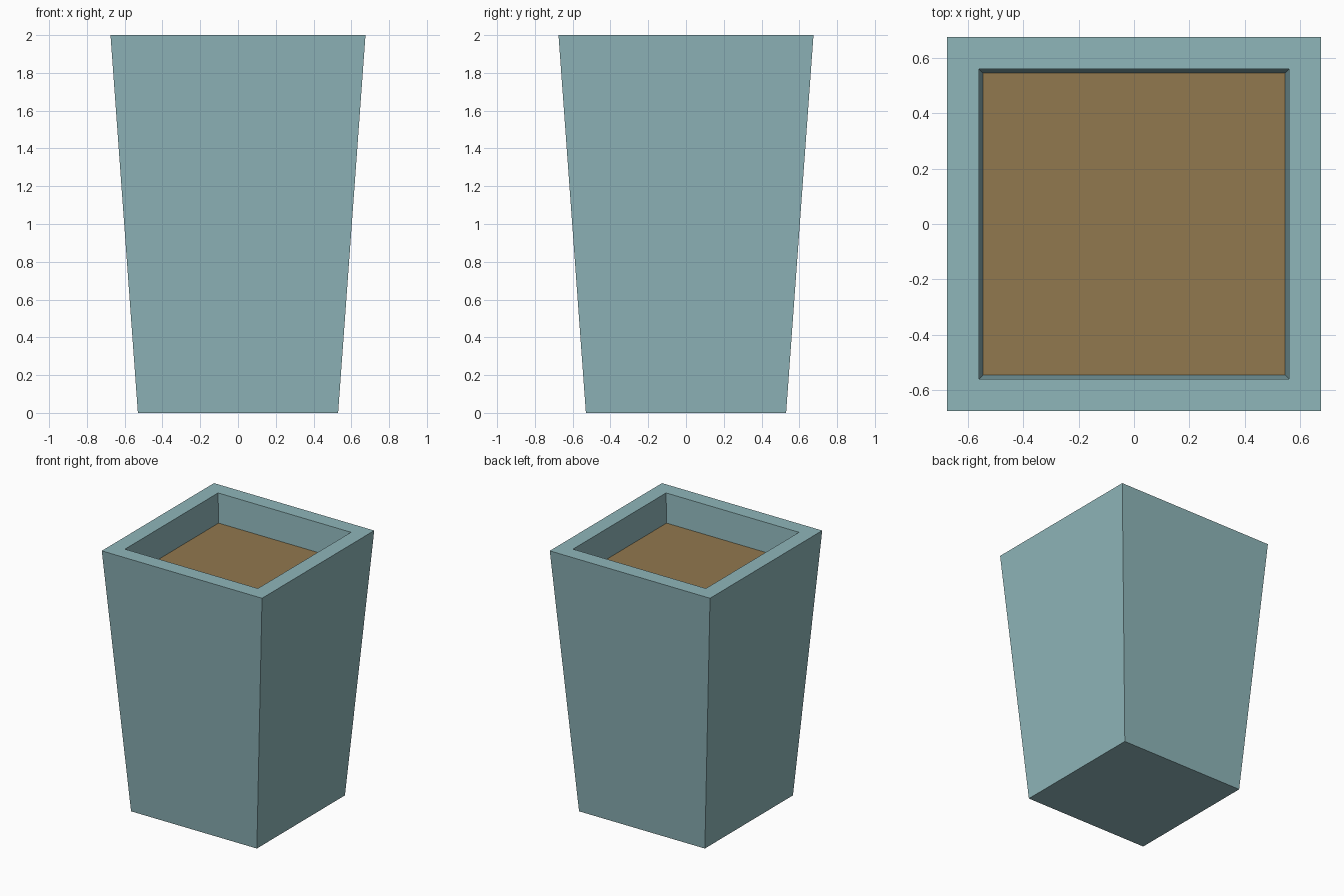
import bpy, bmesh

if "Cube" in bpy.data.objects:
    bpy.data.objects.remove(bpy.data.objects["Cube"])

H = 2.0             # overall height
BASE, TOP = 0.53, 0.675   # outer half widths
RIM = 0.56          # inner half width at the rim
SOIL_Z, SOIL = 1.78, 0.545


def linear(rgb):
    return [(c / 255 / 12.92) if c <= 10 else ((c / 255 + 0.055) / 1.055) ** 2.4 for c in rgb] + [1.0]


def material(name, rgb):
    mat = bpy.data.materials.new(name)
    mat.diffuse_color = linear(rgb)
    mat.use_nodes = True
    mat.node_tree.nodes["Principled BSDF"].inputs["Base Color"].default_value = mat.diffuse_color
    return mat


def square(bm, half, z):
    return [bm.verts.new((x * half, y * half, z)) for x, y in ((-1, -1), (1, -1), (1, 1), (-1, 1))]


def make_object(name, bm, mat):
    mesh = bpy.data.meshes.new(name)
    bm.to_mesh(mesh)
    bm.free()
    mesh.materials.append(mat)
    obj = bpy.data.objects.new(name, mesh)
    bpy.context.collection.objects.link(obj)
    return obj


# Tapered square pot: base, outer walls, flat rim and inner walls
bm = bmesh.new()
rings = [square(bm, h, z) for h, z in ((BASE, 0), (TOP, H), (RIM, H), (SOIL, SOIL_Z))]
bm.faces.new(rings[0][::-1])
for low, high in zip(rings, rings[1:]):
    for i in range(4):
        j = (i + 1) % 4
        bm.faces.new((low[i], low[j], high[j], high[i]))
make_object("planter_pot", bm, material("pale teal", (143, 182, 186)))

# Soil surface filling the recess
bm = bmesh.new()
bm.faces.new(square(bm, SOIL, SOIL_Z))
make_object("soil", bm, material("soil brown", (145, 120, 78)))
